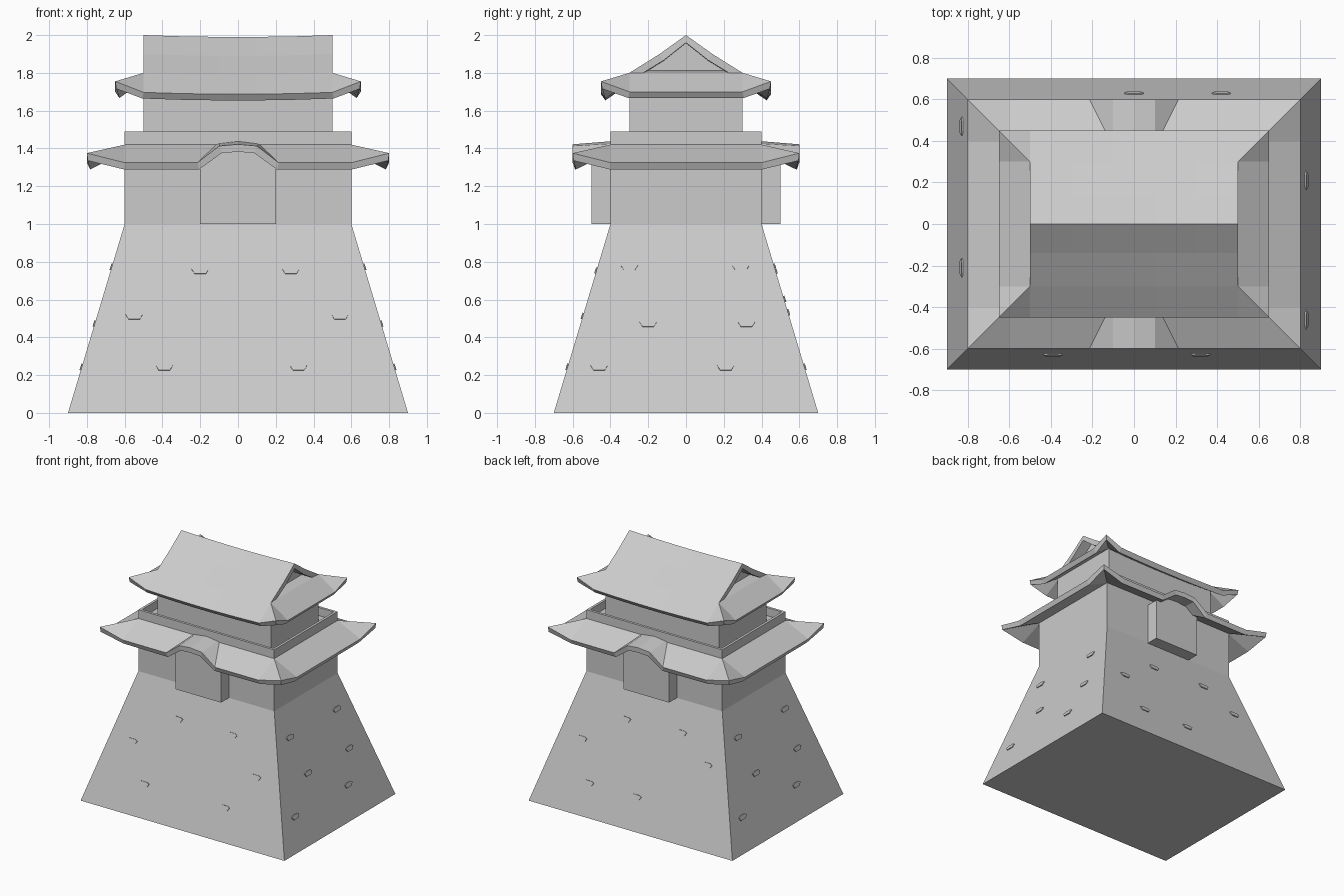
import bpy, bmesh, math
from mathutils import Matrix, Vector

if "Cube" in bpy.data.objects:
    bpy.data.objects.remove(bpy.data.objects["Cube"])


def make(name, polys, thick=0):
    """Object from a list of polygons (lists of points), welded together."""
    bm = bmesh.new()
    for p in polys:
        bm.faces.new([bm.verts.new(c) for c in p])
    bmesh.ops.remove_doubles(bm, verts=bm.verts[:], dist=1e-4)
    bmesh.ops.recalc_face_normals(bm, faces=bm.faces[:])
    if thick and sum(f.normal.z for f in bm.faces) < 0:
        bmesh.ops.reverse_faces(bm, faces=bm.faces[:])
    me = bpy.data.meshes.new(name)
    bm.to_mesh(me)
    bm.free()
    ob = bpy.data.objects.new(name, me)
    bpy.context.collection.objects.link(ob)
    if thick:
        m = ob.modifiers.new("thickness", 'SOLIDIFY')
        m.thickness = thick
        m.offset = -1
    return ob


def skin(a, b, caps=True):
    """Walls between two matching loops, optionally capped."""
    n = len(a)
    walls = [[a[i], a[(i + 1) % n], b[(i + 1) % n], b[i]] for i in range(n)]
    return walls + ([a, b] if caps else [])


def rect(x, y, z):
    return [(-x, -y, z), (x, -y, z), (x, y, z), (-x, y, z)]


def turn(p):
    return (-p[0], -p[1], p[2])


# Sloped stone base and storey walls
make("stone_base", skin(rect(.9, .7, 0), rect(.6, .4, 1)))
make("lower_storey", skin(rect(.6, .4, 1), rect(.6, .4, 1.425)))
make("upper_storey", skin(rect(.5, .3, 1.42), rect(.5, .3, 1.77)))

# Balcony parapet
loops = [rect(.6, .4, 1.42), rect(.6, .4, 1.49), rect(.58, .38, 1.49), rect(.58, .38, 1.42)]
make("parapet", sum((skin(loops[i], loops[(i + 1) % 4], False) for i in range(4)), []))

# Projecting bays, front and back
bay = [(-.2, 1), (.2, 1), (.2, 1.33), (.1, 1.395), (-.1, 1.395), (-.2, 1.33)]
for name, s in (("front_bay", -1), ("back_bay", 1)):
    make(name, skin([(x, s * .5, z) for x, z in bay], [(x, s * .38, z) for x, z in bay]))

# Lower roof: eave points paired with wall points (half, then turned 180 degrees)
hump = [(-.6, 1.325, -.6, 1.42), (-.215, 1.325, -.115, 1.42), (-.1, 1.413, -.1, 1.425), (0, 1.422, 0, 1.438)]
hump += [(-a, b, -c, d) for a, b, c, d in hump[-2::-1]]
pairs = [((a, -.6, b), (c, -.4, d)) for a, b, c, d in hump]
pairs += [((.8, -.6, 1.375), (.6, -.4, 1.42)), ((.8, -.4, 1.325), (.6, -.4, 1.42)),
          ((.8, .4, 1.325), (.6, .4, 1.42)), ((.8, .6, 1.375), (.6, .4, 1.42))]
pairs += [(turn(a), turn(b)) for a, b in pairs]
polys = []
for i, (o, w) in enumerate(pairs):
    o2, w2 = pairs[(i + 1) % len(pairs)]
    polys.append([o, o2, w] if w == w2 else [o, o2, w2, w])
make("lower_roof", polys, .04)

# Upper roof: sagging main slopes, upturned corners and side aprons
rows = [(-.45, 1.697), (-.3, 1.8), (-.14, 1.9), (0, 2)]
rows += [(-y, z) for y, z in rows[-2::-1]]
cols = [-.5, -.3, -.1, .1, .3, .5]


def slope(x, r):
    return (x, r[0], r[1] - .01 * (1 - (x / .5) ** 2))


polys = [[slope(x, r), slope(x2, r), slope(x2, r2), slope(x, r2)]
         for x, x2 in zip(cols, cols[1:]) for r, r2 in zip(rows, rows[1:])]
for s in (-1, 1):
    for t in (-1, 1):
        tip, top = (s * .65, t * .45, 1.755), (s * .5, t * .3, 1.8)
        polys.append([(s * .5, t * .45, 1.697), tip, top])
        polys.append([tip, (s * .65, t * .3, 1.7), top])
    polys.append([(s * .65, -.3, 1.7), (s * .65, .3, 1.7), (s * .5, .3, 1.8), (s * .5, -.3, 1.8)])
    polys.append([(s * .5, -.3, 1.8), (s * .5, .3, 1.8), (s * .42, .27, 1.812), (s * .42, -.27, 1.812)])
make("upper_roof", polys, .04)

# Recessed gable walls
tri = [(-.25, 1.78), (.25, 1.78), (.14, 1.87), (0, 1.965), (-.14, 1.87)]
make("gable_walls", skin([(-.42, y, z) for y, z in tri], [(.42, y, z) for y, z in tri]))

# Protruding stones on the base: per side, (position along side, height)
stones = {
    "front": (0, .7, [(-.39, .24), (.32, .24), (-.55, .51), (.54, .51), (-.2, .75), (.28, .75)]),
    "right": (90, .9, [(-.46, .24), (.21, .24), (-.2, .47), (.32, .47), (-.3, .77), (.29, .77)]),
    "back": (180, .7, [(0, .24), (-.42, .24), (.55, .6), (-.54, .53), (.29, .77), (-.2, .75)]),
    "left": (270, .9, [(-.47, .24), (.21, .24), (-.2, .47), (.32, .47), (-.3, .77), (.29, .77)]),
}
outline = [(-.045, .01), (-.03, -.015), (.03, -.015), (.045, .01), (.025, .02), (-.025, .02)]
for side, (deg, half, spots) in stones.items():
    for i, (u, h) in enumerate(spots):
        ob = make(f"{side}_stone_{i + 1}", skin([(x, -.007, z) for x, z in outline],
                                               [(x, .02, z) for x, z in outline]))
        ob.matrix_world = (Matrix.Rotation(math.radians(deg), 4, 'Z')
                           @ Matrix.Translation(Vector((u, -half + .3 * h, h)))
                           @ Matrix.Rotation(-math.atan(.3), 4, 'X'))
